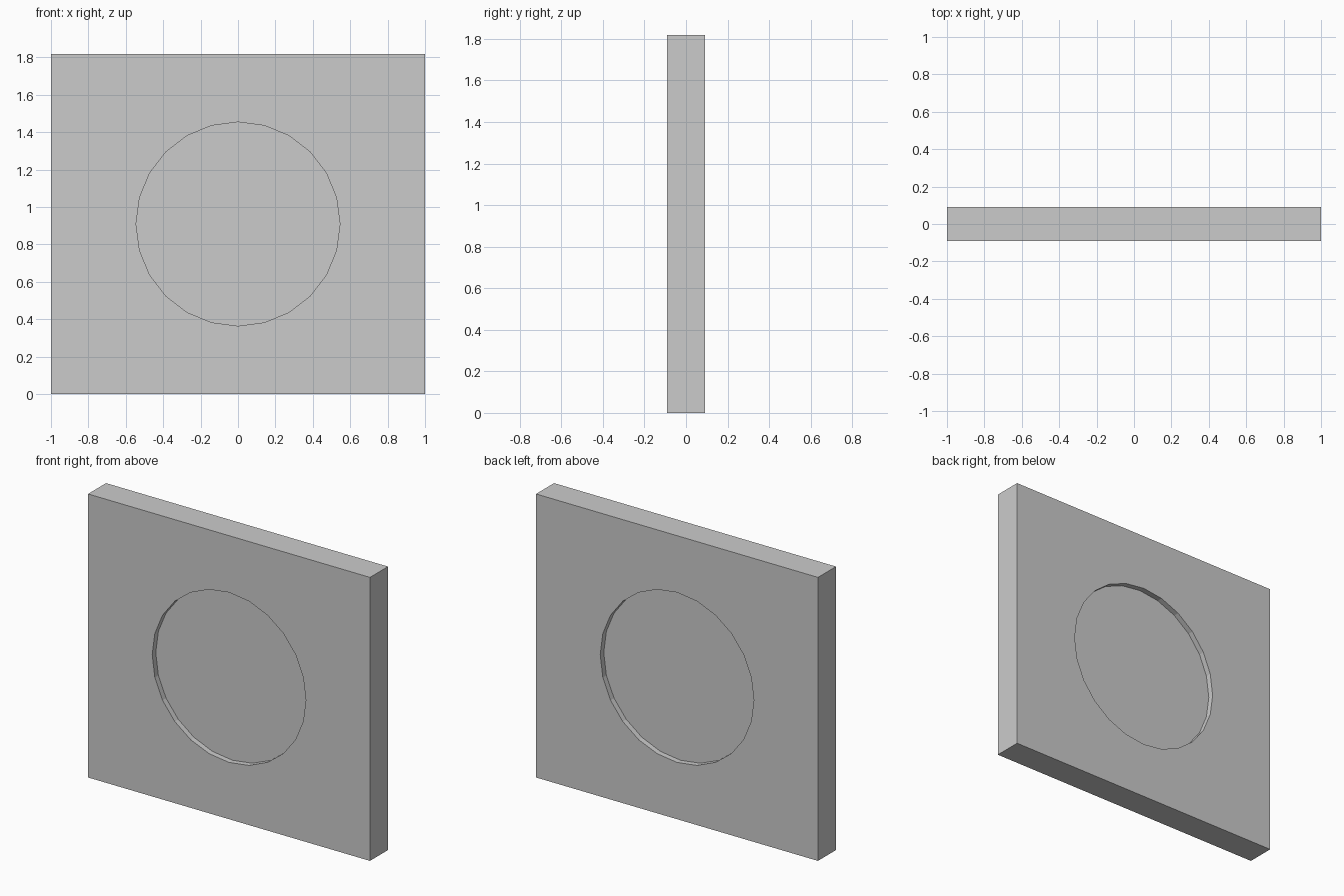
import bpy
import math

if "Cube" in bpy.data.objects:
    bpy.data.objects.remove(bpy.data.objects["Cube"])

WIDTH, THICK, HEIGHT = 2.0, 0.182, 1.818
RADIUS, DEPTH, SIDES = 0.545, 0.036, 24

# Square panel standing on the ground
bpy.ops.mesh.primitive_cube_add(size=1, location=(0, 0, HEIGHT / 2))
panel = bpy.context.object
panel.name = "panel"
panel.scale = (WIDTH, THICK, HEIGHT)
bpy.ops.object.transform_apply(location=False, rotation=False, scale=True)

# Shallow round recess on the front and the back
for side, label in ((-1, "front"), (1, "back")):
    bpy.ops.mesh.primitive_cylinder_add(
        vertices=SIDES, radius=RADIUS, depth=2 * DEPTH,
        location=(0, side * THICK / 2, HEIGHT / 2), rotation=(math.pi / 2, 0, 0))
    cutter = bpy.context.object
    cutter.name = label + "_recess_cutter"
    cutter.hide_render = True

    cut = panel.modifiers.new(label + "_recess", 'BOOLEAN')
    cut.operation = 'DIFFERENCE'
    cut.solver = 'EXACT'
    cut.object = cutter
    bpy.context.view_layer.objects.active = panel
    bpy.ops.object.modifier_apply(modifier=cut.name)
    bpy.data.objects.remove(cutter)
